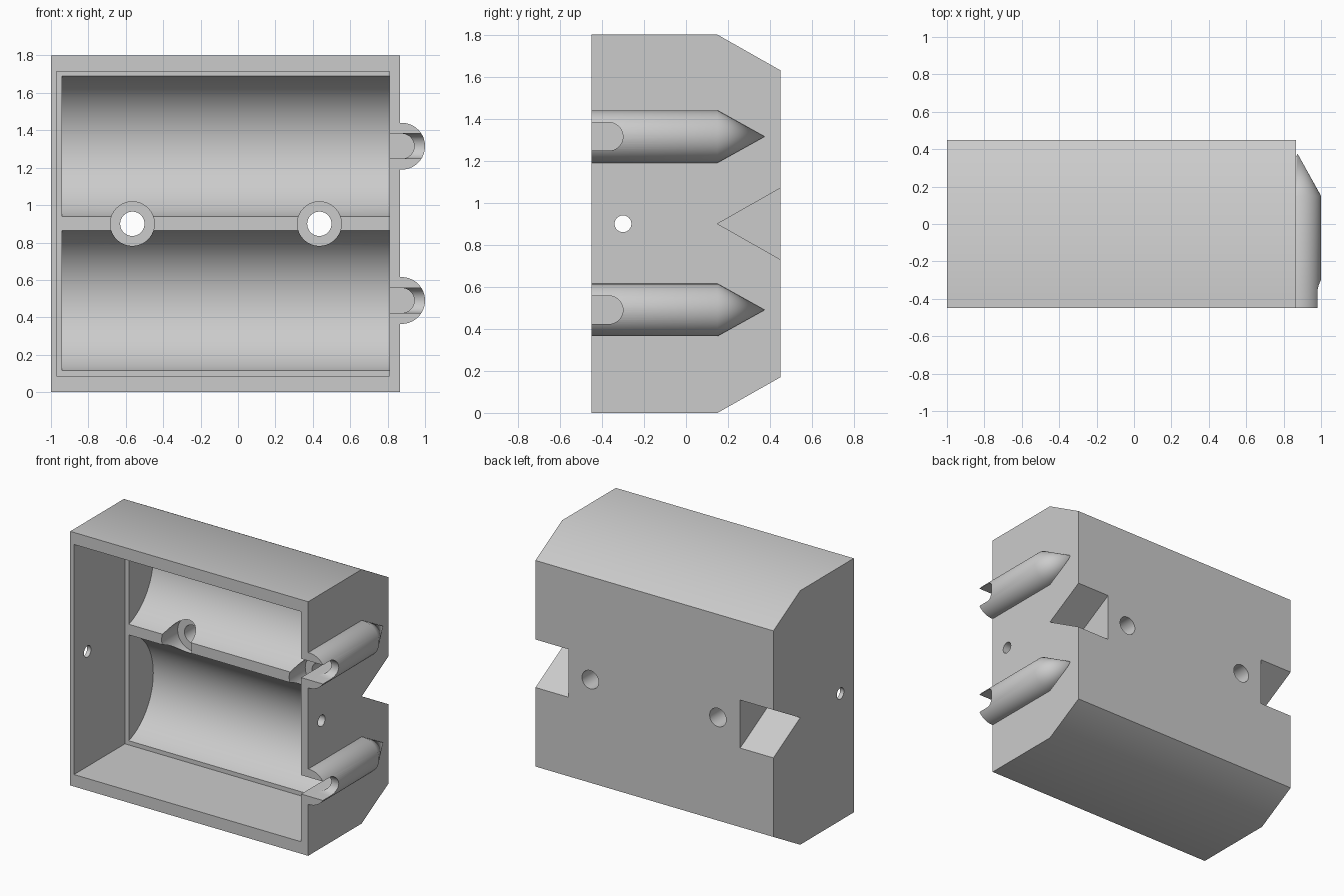
import bpy, bmesh, math
from mathutils import Vector

cube = bpy.data.objects.get("Cube")
if cube:
    bpy.data.objects.remove(cube, do_unlink=True)

grey = bpy.data.materials.new("light_grey_plastic")
grey.use_nodes = True
COLOUR = (0.6, 0.6, 0.6, 1)
grey.diffuse_color = COLOUR
grey.node_tree.nodes["Principled BSDF"].inputs["Base Color"].default_value = COLOUR

PEG_X, PEG_R, SLOT_R = 0.875, 0.125, 0.067
BAYS = (0.49, 1.315)
MID = 0.9


def make(name, bm):
    bmesh.ops.recalc_face_normals(bm, faces=bm.faces)
    mesh = bpy.data.meshes.new(name)
    bm.to_mesh(mesh)
    bm.free()
    mesh.materials.append(grey)
    obj = bpy.data.objects.new(name, mesh)
    bpy.context.collection.objects.link(obj)
    return obj


def prism(name, outline, axis, start, end):
    """Extrude an outline along x (points are y, z) or along y (points are x, z)."""
    bm = bmesh.new()
    place = (lambda a, b: (start, a, b)) if axis == "x" else (lambda a, b: (a, start, b))
    face = bm.faces.new([bm.verts.new(place(a, b)) for a, b in outline])
    ext = bmesh.ops.extrude_face_region(bm, geom=[face])
    step = Vector((end - start, 0, 0)) if axis == "x" else Vector((0, end - start, 0))
    moved = [g for g in ext["geom"] if isinstance(g, bmesh.types.BMVert)]
    bmesh.ops.translate(bm, verts=moved, vec=step)
    return make(name, bm)


def arc(a, b, r, first=0, last=360, steps=64):
    count = steps if last - first == 360 else steps + 1
    angles = [math.radians(first + (last - first) * i / steps) for i in range(count)]
    return [(a + r * math.cos(t), b + r * math.sin(t)) for t in angles]


def rect(a0, a1, b0, b1):
    return [(a0, b0), (a1, b0), (a1, b1), (a0, b1)]


def cut(obj, cutter):
    cutter.hide_render = True
    mod = obj.modifiers.new("cut", "BOOLEAN")
    mod.operation, mod.solver, mod.object = "DIFFERENCE", "EXACT", cutter
    bpy.context.view_layer.objects.active = obj
    bpy.ops.object.modifier_apply(modifier=mod.name)
    bpy.data.objects.remove(cutter, do_unlink=True)


def smooth(obj):
    bpy.ops.object.select_all(action="DESELECT")
    obj.select_set(True)
    bpy.context.view_layer.objects.active = obj
    bpy.ops.object.shade_smooth_by_angle(angle=math.radians(31))


def wire_slot(z):
    # rounded channel joining the peg bore to the inside of the case
    outline = [(0.79, z - SLOT_R)] + arc(PEG_X, z, SLOT_R, -90, 90, 24) + [(0.79, z + SLOT_R)]
    return prism("wire_slot_cutter", outline, "y", -0.5, 0.1)


# Case block with chamfered back edges
case = prism("case", [(-0.45, 0), (0.15, 0), (0.45, 0.17), (0.45, 1.63),
                      (0.15, 1.8), (-0.45, 1.8)], "x", -1, 0.865)

# Front pocket and the two round bays behind it
cut(case, prism("pocket_cutter", rect(-0.97, 0.81, 0.085, 1.715), "y", -0.5, 0.12))
for z in BAYS:
    cut(case, prism("bay_cutter", arc(0, z, 0.394, steps=96), "x", -0.94, 0.81))

# Counterbored mounting holes
for x in (-0.565, 0.435):
    cut(case, prism("counterbore_cutter", arc(x, MID, 0.118), "y", 0, 0.3))
    cut(case, prism("hole_cutter", arc(x, MID, 0.065, steps=48), "y", 0, 0.5))

# V notches at both ends of the back
for x0, x1 in ((-1.1, -0.74), (0.605, 1)):
    cut(case, prism("notch_cutter", [(0.15, MID), (0.51, MID - 0.204), (0.51, MID + 0.204)],
                    "x", x0, x1))

# Side screw holes and wire slots
cut(case, prism("screw_hole_cutter", arc(-0.3, MID, 0.04, steps=32), "x", -1.1, 1.1))
for z in BAYS:
    cut(case, wire_slot(z))
smooth(case)

# Pointed pegs on the side wall, hollowed and slotted at the front
for name, z in zip(("lower_peg", "upper_peg"), BAYS):
    bm = bmesh.new()
    profile = [(0, -0.45), (PEG_R, -0.45), (PEG_R, 0.15), (0, 0.375)]
    verts = [bm.verts.new((PEG_X + r, y, z)) for r, y in profile]
    edges = [bm.edges.new(pair) for pair in zip(verts, verts[1:])]
    bmesh.ops.spin(bm, geom=verts + edges, cent=(PEG_X, 0, z), axis=(0, 1, 0),
                   angle=math.tau, steps=64)
    bmesh.ops.remove_doubles(bm, verts=bm.verts, dist=0.0001)
    bmesh.ops.bisect_plane(bm, geom=bm.verts[:] + bm.edges[:] + bm.faces[:],
                           plane_co=(0.863, 0, 0), plane_no=(1, 0, 0), clear_inner=True)
    bmesh.ops.holes_fill(bm, edges=[e for e in bm.edges if e.is_boundary])
    peg = make(name, bm)
    cut(peg, wire_slot(z))
    outline = [(-0.5, z - SLOT_R)] + arc(-0.367, z, SLOT_R, -90, 90, 24) + [(-0.5, z + SLOT_R)]
    cut(peg, prism("side_slot_cutter", outline, "x", 0.8, 1.1))
    smooth(peg)
